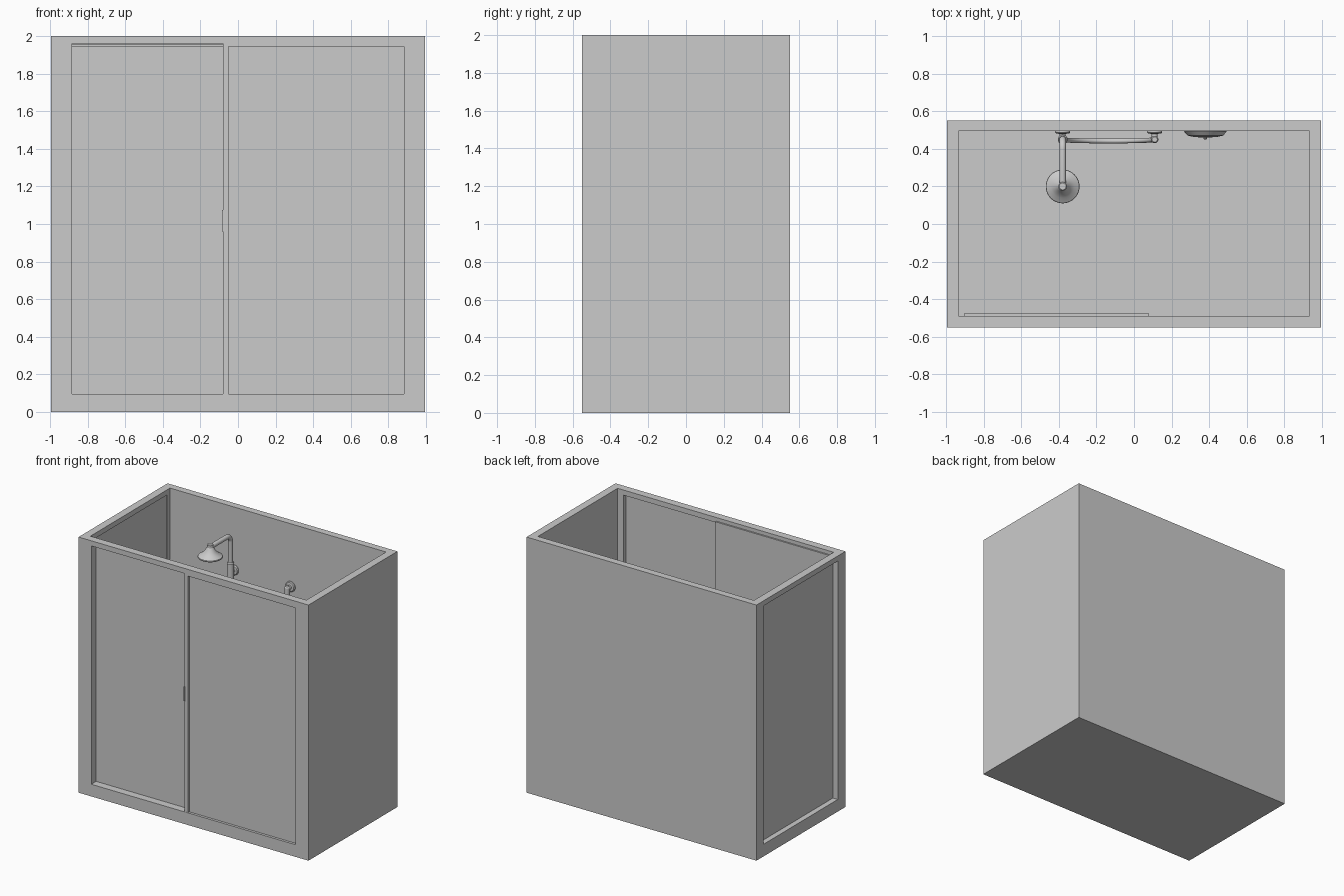
import bpy, bmesh
from math import pi, sin, cos

if "Cube" in bpy.data.objects:
    bpy.data.objects.remove(bpy.data.objects["Cube"])


def activate(ob):
    bpy.ops.object.select_all(action='DESELECT')
    ob.select_set(True)
    bpy.context.view_layer.objects.active = ob


def mesh_object(name, bm):
    me = bpy.data.meshes.new(name)
    bmesh.ops.recalc_face_normals(bm, faces=bm.faces)
    bm.to_mesh(me)
    bm.free()
    ob = bpy.data.objects.new(name, me)
    bpy.context.collection.objects.link(ob)
    return ob


def box(name, x, y, z):
    """Box given by (min, max) on each axis."""
    bm = bmesh.new()
    bmesh.ops.create_cube(bm, size=1)
    for v in bm.verts:
        v.co = [lo + (c + 0.5) * (hi - lo) for c, (lo, hi) in zip(v.co, (x, y, z))]
    return mesh_object(name, bm)


def lathe(name, profile, loc, to_front=False, seg=40):
    """Turn (radius, height) points about z; to_front points the axis at -y."""
    bm = bmesh.new()
    rings = [[bm.verts.new((r * cos(2 * pi * i / seg), r * sin(2 * pi * i / seg), h))
              for i in range(seg)] for r, h in profile]
    for a, b in zip(rings, rings[1:]):
        for i in range(seg):
            j = (i + 1) % seg
            bm.faces.new((a[i], a[j], b[j], b[i]))
    bm.faces.new(rings[0][::-1])
    bm.faces.new(rings[-1])
    ob = mesh_object(name, bm)
    ob.location = loc
    if to_front:
        ob.rotation_euler.x = pi / 2
    activate(ob)
    bpy.ops.object.shade_smooth_by_angle()
    return ob


def tube(name, points, radius):
    cu = bpy.data.curves.new(name, 'CURVE')
    cu.dimensions = '3D'
    cu.bevel_depth = radius
    cu.bevel_resolution = 5
    cu.use_fill_caps = True
    sp = cu.splines.new('POLY')
    sp.points.add(len(points) - 1)
    for p, co in zip(sp.points, points):
        p.co = (*co, 1)
    sp.use_smooth = True
    ob = bpy.data.objects.new(name, cu)
    bpy.context.collection.objects.link(ob)
    return ob


def arc(x, cy, cz, r, a0, a1, n=8):
    """Arc in the y-z plane at x."""
    return [(x, cy + r * cos(a0 + (a1 - a0) * i / n), cz + r * sin(a0 + (a1 - a0) * i / n))
            for i in range(n + 1)]


# Cabin walls and tray: open box with a front and a left opening
cabin = box("cabin_walls", (-0.995, 0.995), (-0.55, 0.55), (0, 2))
cutters = [
    box("interior_cutter", (-0.935, 0.935), (-0.49, 0.495), (0.06, 2.2)),
    box("front_cutter", (-0.885, 0.885), (-0.7, -0.4), (0.095, 1.96)),
    box("left_cutter", (-1.2, -0.8), (-0.455, 0.46), (0.095, 1.96)),
]
activate(cabin)
for c in cutters:
    c.hide_render = True
    mod = cabin.modifiers.new(c.name, 'BOOLEAN')
    mod.operation = 'DIFFERENCE'
    mod.solver = 'EXACT'
    mod.object = c
    bpy.ops.object.modifier_apply(modifier=mod.name)
for c in cutters:
    bpy.data.objects.remove(c)

# Glass panels
box("left_panel", (-0.953, -0.943), (-0.455, 0.46), (0.095, 1.96))
box("fixed_front_panel", (-0.05, 0.885), (-0.53, -0.52), (0.095, 1.96))
box("sliding_door", (-0.905, 0.08), (-0.489, -0.477), (0.08, 1.972))

# Door frame pieces
box("door_post", (-0.08, -0.05), (-0.548, -0.505), (0.095, 1.96))
box("fixed_panel_header", (-0.05, 0.885), (-0.548, -0.515), (1.946, 1.96))
box("door_rail", (-0.885, -0.08), (-0.505, -0.49), (1.946, 1.957))
box("door_handle", (-0.085, -0.076), (-0.55, -0.49), (0.96, 1.075))

# Overhead shower: riser, curved arm and bell-shaped head
PX, PY = -0.38, 0.45
bend = arc(PX, PY - 0.05, 1.75, 0.05, 0, pi / 2)
tip = arc(PX, 0.23, 1.77, 0.03, pi / 2, pi)
tube("shower_riser_arm", [(PX, PY, 1.5)] + bend + tip, 0.018)
lathe("shower_head",
      [(0.086, 1.72), (0.09, 1.725), (0.088, 1.732), (0.062, 1.748), (0.042, 1.768),
       (0.03, 1.788), (0.023, 1.80), (0.023, 1.82), (0.018, 1.824)], (PX, 0.2, 0))
lathe("riser_sleeve",
      [(0.018, 1.40), (0.026, 1.41), (0.026, 1.58), (0.02, 1.587)], (PX, PY, 0))

# Wall mounts for the riser and the hose outlet
flange = [(0.04, 0), (0.04, 0.008), (0.034, 0.014), (0.016, 0.016), (0.016, 0.045)]
for name, x in (("riser", PX), ("hose", 0.11)):
    lathe(name + "_wall_mount", flange, (x, 0.496, 1.51), to_front=True)
lathe("hose_outlet", [(0.016, 1.45), (0.02, 1.455), (0.02, 1.52), (0.014, 1.53)], (0.11, PY, 0))

# Hanging hose between sleeve and outlet
mid, half = (PX + 0.11) / 2, (0.11 - PX) / 2
loop = [(mid - half * cos(pi * i / 24), PY - 0.008 * sin(pi * i / 24),
         1.0 - half * sin(pi * i / 24)) for i in range(25)]
tube("shower_hose", [(PX, PY, 1.42)] + loop + [(0.11, PY, 1.47)], 0.013)

# Round mixer control with a small centre knob
lathe("mixer_plate", [(0.113, 0), (0.113, 0.004), (0.095, 0.025), (0.06, 0.033), (0.02, 0.035)],
      (0.38, 0.496, 1.1), to_front=True)
lathe("mixer_knob", [(0.01, 0.03), (0.01, 0.042), (0.007, 0.045)],
      (0.38, 0.496, 1.1), to_front=True)
